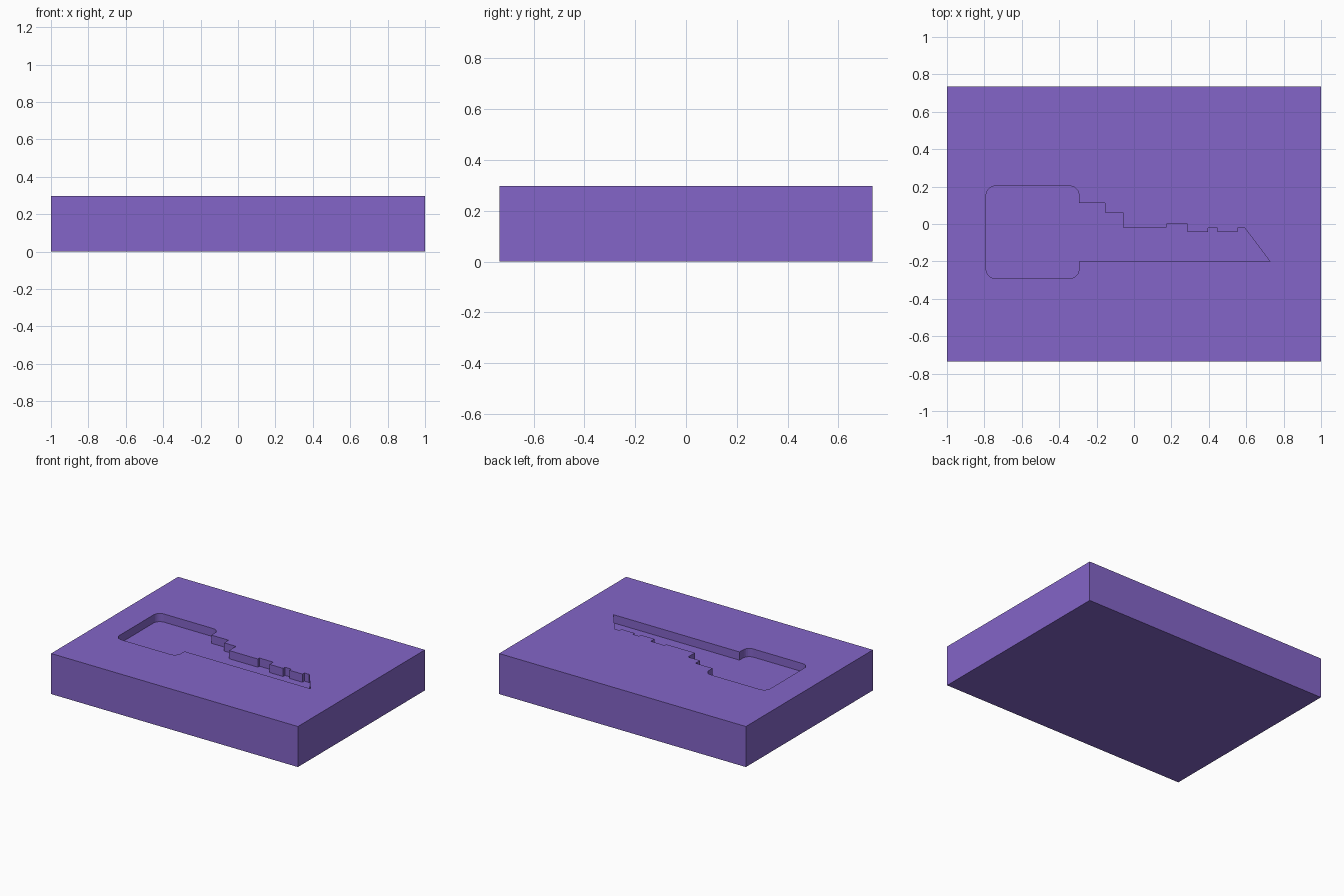
import bpy, bmesh
from math import cos, sin, radians

if "Cube" in bpy.data.objects:
    bpy.data.objects.remove(bpy.data.objects["Cube"])

HEIGHT, DEPTH = 0.297, 0.06


def arc(cx, cy, r, start, steps=6):
    """Quarter-circle corner, running clockwise from the start angle."""
    return [(cx + r * cos(radians(start - 90 * i / steps)),
             cy + r * sin(radians(start - 90 * i / steps))) for i in range(steps + 1)]


def prism(name, profile, z0, z1):
    """Extrude a flat outline between two heights."""
    bm = bmesh.new()
    face = bm.faces.new([bm.verts.new((x, y, z0)) for x, y in profile])
    ext = bmesh.ops.extrude_face_region(bm, geom=[face])
    top = [v for v in ext["geom"] if isinstance(v, bmesh.types.BMVert)]
    bmesh.ops.translate(bm, verts=top, vec=(0, 0, z1 - z0))
    bmesh.ops.recalc_face_normals(bm, faces=bm.faces)
    mesh = bpy.data.meshes.new(name)
    bm.to_mesh(mesh)
    bm.free()
    obj = bpy.data.objects.new(name, mesh)
    bpy.context.collection.objects.link(obj)
    return obj


# Solid block
block = prism("block", [(-1, -0.735), (1, -0.735), (1, 0.735), (-1, 0.735)], 0, HEIGHT)
purple = bpy.data.materials.new("purple")
purple.diffuse_color = (0.23, 0.13, 0.58, 1)
purple.use_nodes = True
purple.node_tree.nodes["Principled BSDF"].inputs["Base Color"].default_value = purple.diffuse_color
block.data.materials.append(purple)

# Key outline, clockwise: rounded head, toothed upper edge, slanted tip, straight lower edge
L, R, B, T, r = -0.791, -0.294, -0.291, 0.203, 0.05
outline = arc(L + r, B + r, r, 270) + arc(L + r, T - r, r, 180) + arc(R - r, T - r, r, 90)
teeth = [(0.112, -0.155), (0.061, -0.059), (-0.019, 0.174), (0.0, 0.286), (-0.043, 0.396),
         (-0.021, 0.446), (-0.043, 0.553), (-0.021, 0.592)]
x = R
for y, x_end in teeth:
    outline += [(x, y), (x_end, y)]
    x = x_end
outline += [(0.727, -0.2), (R, -0.2)] + arc(R - r, B + r, r, 0)

# Cut the key-shaped recess into the top
cutter = prism("key_recess_cutter", outline, HEIGHT - DEPTH, HEIGHT + 0.1)
cutter.data.materials.append(purple)
cutter.hide_render = True
cutter.hide_set(True)
recess = block.modifiers.new("key_recess", "BOOLEAN")
recess.operation = "DIFFERENCE"
recess.solver = "EXACT"
recess.object = cutter

# Bake the cut and drop the helper
bpy.context.view_layer.objects.active = block
block.select_set(True)
bpy.ops.object.modifier_apply(modifier=recess.name)
bpy.data.objects.remove(cutter)
